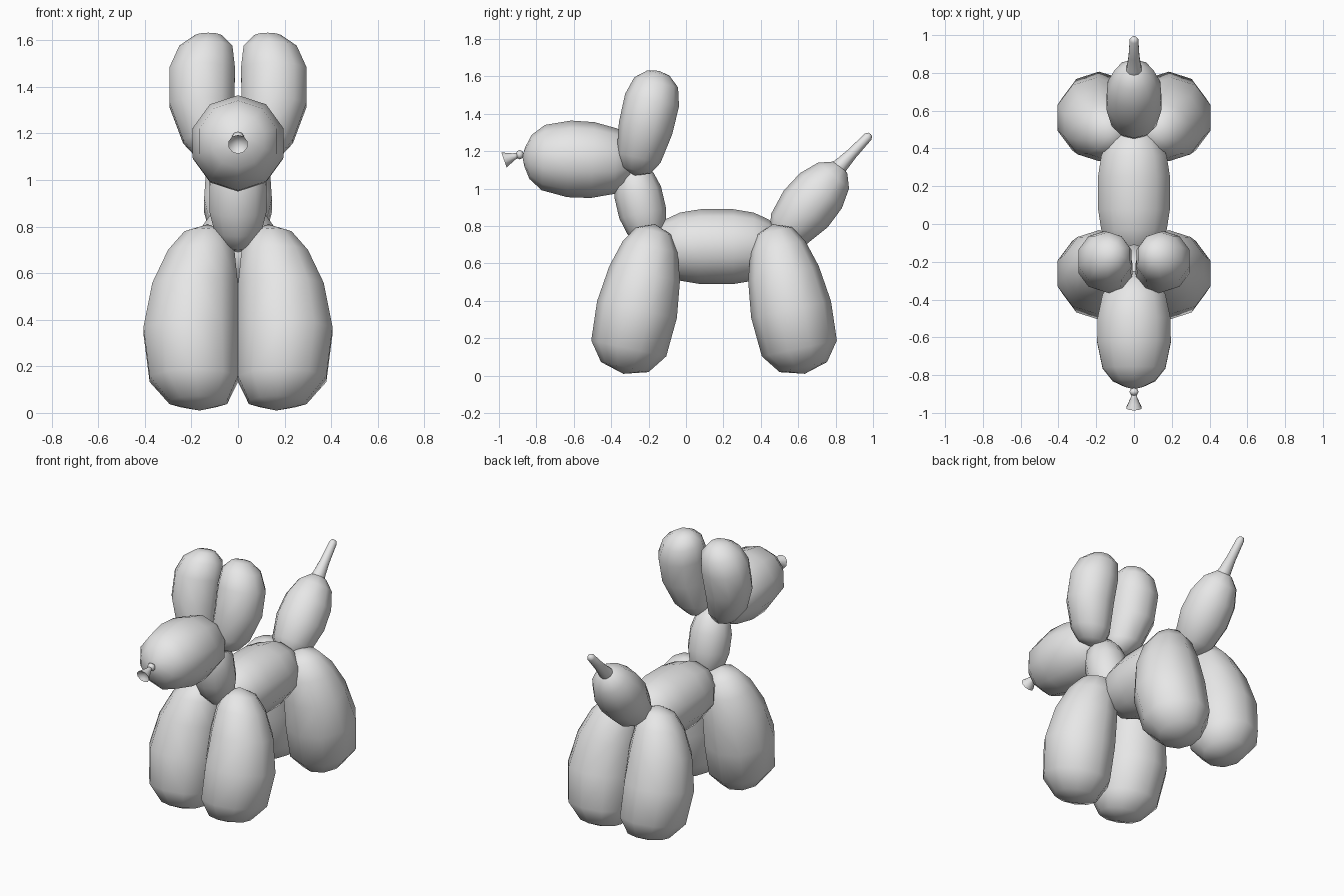
import bpy, bmesh, math
from mathutils import Vector

if "Cube" in bpy.data.objects:
    bpy.data.objects.remove(bpy.data.objects["Cube"])

grey = bpy.data.materials.new("balloon_grey")
grey.diffuse_color = (0.8, 0.8, 0.8, 1)
grey.use_nodes = True
grey.node_tree.nodes["Principled BSDF"].inputs["Base Color"].default_value = grey.diffuse_color
SIDES = 10


def balloon(name, start, end, profile, side=0, bow=0.0):
    """Lathe (t, radius) pairs along start-end; paired parts press flat on x = 0."""
    a, b = Vector(start), Vector(end)
    u = Vector((1, 0, 0))
    v = u.cross(b - a).normalized()
    bm = bmesh.new()

    def vert(t, offset):
        p = a.lerp(b, t) + offset + u * bow * math.sin(math.pi * min(max(t, 0), 1))
        if side:
            p.x = max(p.x, 0.0) * side
        return bm.verts.new(p)

    rings = []
    for t, r in profile:
        if r == 0:
            rings.append([vert(t, Vector())])
        else:
            rings.append([vert(t, r * (math.cos(k) * v + math.sin(k) * u))
                          for k in (2 * math.pi * i / SIDES for i in range(SIDES))])
    for lo, hi in zip(rings, rings[1:]):
        for i in range(SIDES):
            j = (i + 1) % SIDES
            if len(lo) == 1:
                bm.faces.new((lo[0], hi[i], hi[j]))
            elif len(hi) == 1:
                bm.faces.new((lo[i], hi[0], lo[j]))
            else:
                bm.faces.new((lo[i], hi[i], hi[j], lo[j]))
    bmesh.ops.recalc_face_normals(bm, faces=bm.faces)
    me = bpy.data.meshes.new(name)
    bm.to_mesh(me)
    bm.free()
    me.materials.append(grey)
    me.shade_smooth()
    me.set_sharp_from_angle(angle=math.radians(80))
    ob = bpy.data.objects.new(name, me)
    bpy.context.collection.objects.link(ob)
    return ob


# Legs and ears, in mirrored pairs
LEG = [(0, 0), (.045, .13), (.17, .205), (.43, .218), (.67, .193),
       (.85, .15), (.955, .096), (1, 0)]
EAR = [(0, 0), (.05, .08), (.17, .12), (.45, .146), (.72, .148),
       (.89, .12), (.98, .06), (1, 0)]
for side, label in ((1, "right"), (-1, "left")):
    balloon("front_leg_" + label, (.165, -.335, .01), (.13, -.165, .81), LEG, side, .05)
    balloon("back_leg_" + label, (.165, .635, .01), (.13, .465, .81), LEG, side, .05)
    balloon("ear_" + label, (.09, -.275, 1.07), (.125, -.145, 1.63), EAR, side, .05)

# Body
balloon("body", (0, -.2, .69), (0, .53, .69),
        [(0, 0), (.04, .08), (.12, .145), (.23, .182), (.38, .2), (.62, .2),
         (.77, .182), (.88, .145), (.96, .08), (1, 0)])

# Neck
balloon("neck", (0, -.19, .69), (0, -.295, 1.14),
        [(0, 0), (.05, .06), (.2, .105), (.4, .128), (.65, .128),
         (.83, .105), (.96, .06), (1, 0)])

# Head
balloon("head", (0, -.875, 1.172), (0, -.25, 1.14),
        [(0, 0), (.02, .05), (.07, .118), (.18, .175), (.4, .205), (.6, .203),
         (.8, .175), (.92, .12), (.98, .05), (1, 0)])

# Tail balloon and its uninflated tip
balloon("tail", (0, .48, .70), (0, .835, 1.125),
        [(0, 0), (.06, .07), (.2, .125), (.45, .153), (.68, .146),
         (.87, .108), (.97, .05), (1, 0)])
balloon("tail_tip", (0, .79, 1.085), (0, .985, 1.29),
        [(0, 0), (0, .05), (.25, .038), (.5, .03), (.94, .024), (1, .014), (1.01, 0)])

# Tied knot on the nose with its flared, hollow end
balloon("nose_knot", (0, -.865, 1.182), (0, -.912, 1.182),
        [(0, 0), (.2, .018), (.5, .026), (.8, .018), (1, 0)])
balloon("nose_nozzle", (0, -.89, 1.182), (0, -.973, 1.153),
        [(0, 0), (0, .012), (.35, .018), (.7, .031), (1, .043), (.85, .03), (.7, 0)])
